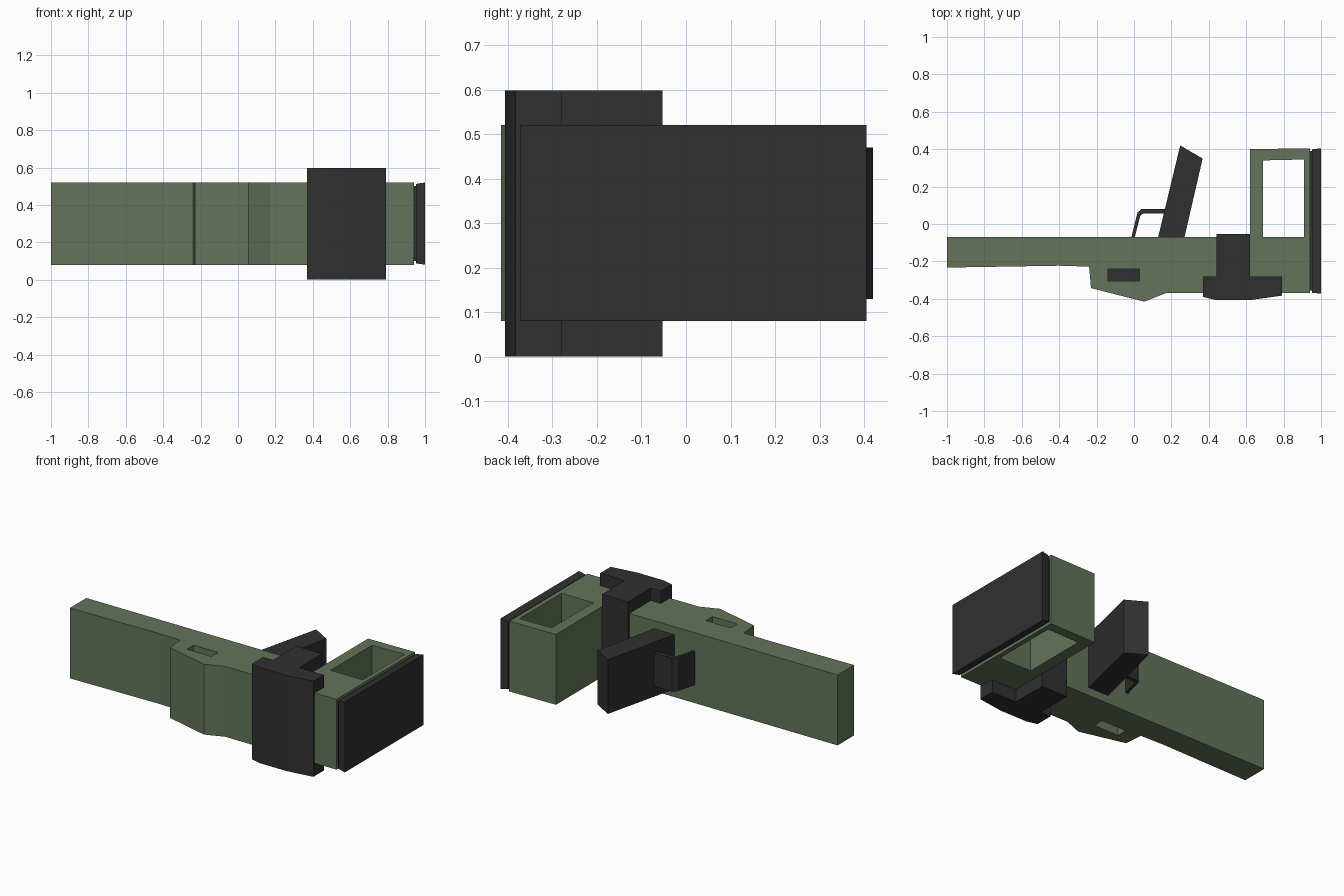
import bpy, bmesh
from mathutils import Vector

if "Cube" in bpy.data.objects:
    bpy.data.objects.remove(bpy.data.objects["Cube"])


def material(name, rgb):
    m = bpy.data.materials.new(name)
    m.diffuse_color = (*rgb, 1)
    m.use_nodes = True
    m.node_tree.nodes["Principled BSDF"].inputs["Base Color"].default_value = m.diffuse_color
    return m


GREEN = material("olive green", (0.130, 0.174, 0.102))
DARK = material("charcoal", (0.030, 0.030, 0.030))


def prism(name, profile, z0, z1, mat):
    """Extrude a top-view (x, y) outline from z0 to z1."""
    bm = bmesh.new()
    face = bm.faces.new([bm.verts.new((x, y, z0)) for x, y in profile])
    ext = bmesh.ops.extrude_face_region(bm, geom=[face])
    verts = [g for g in ext["geom"] if isinstance(g, bmesh.types.BMVert)]
    bmesh.ops.translate(bm, verts=verts, vec=Vector((0, 0, z1 - z0)))
    bmesh.ops.recalc_face_normals(bm, faces=bm.faces[:])
    me = bpy.data.meshes.new(name)
    bm.to_mesh(me)
    bm.free()
    me.materials.append(mat)
    ob = bpy.data.objects.new(name, me)
    bpy.context.collection.objects.link(ob)
    return ob


def cut(target, profile):
    """Cut an outline right through the target along z."""
    cutter = prism("cutter", profile, -0.5, 1.2, GREEN)
    cutter.hide_render = True
    mod = target.modifiers.new("cut", "BOOLEAN")
    mod.operation, mod.solver, mod.object = "DIFFERENCE", "EXACT", cutter
    bpy.context.view_layer.objects.active = target
    bpy.ops.object.modifier_apply(modifier=mod.name)
    bpy.data.objects.remove(cutter)


# Long body with forward bulge and skeleton stock
body = prism("body", [
    (-1, -0.07), (0.62, -0.07), (0.62, 0.40), (0.94, 0.405), (0.94, -0.37),
    (0.17, -0.37), (0.055, -0.415), (-0.23, -0.343), (-0.24, -0.228),
    (-0.4, -0.223), (-1, -0.233)], 0.08, 0.52, GREEN)
cut(body, [(0.69, -0.07), (0.91, -0.07), (0.91, 0.345), (0.69, 0.34)])
slot = [(-0.14, -0.305), (0.03, -0.305), (0.03, -0.24), (-0.14, -0.24)]
cut(body, slot)

# Dark floor inside the slot
prism("slot_floor", slot, 0.296, 0.304, DARK)

# Wide T-shaped block across the body
prism("cross_block", [
    (0.44, -0.053), (0.62, -0.053), (0.62, -0.28), (0.79, -0.28),
    (0.79, -0.383), (0.62, -0.407), (0.44, -0.407), (0.37, -0.39),
    (0.37, -0.28), (0.44, -0.28)], 0.0, 0.598, DARK)

# Slanted grip
prism("grip", [(0.122, -0.1), (0.263, -0.1), (0.367, 0.35), (0.247, 0.42)],
      0.13, 0.47, DARK)

# Thin bent guard ahead of the grip
prism("guard", [
    (-0.015, -0.075), (0.018, 0.06), (0.04, 0.08), (0.18, 0.08), (0.18, 0.055),
    (0.047, 0.055), (0.033, 0.042), (0.003, -0.075)], 0.195, 0.405, DARK)

# End pad: narrow spacer and a plate that flares outward
prism("pad_spacer", [(0.935, -0.355), (0.96, -0.355), (0.96, 0.39),
                     (0.935, 0.39)], 0.10, 0.50, DARK)
pad = prism("end_pad", [(0.952, -0.373), (1, -0.373), (1, 0.405),
                        (0.952, 0.405)], 0.08, 0.52, DARK)
for v in pad.data.vertices:
    if v.co.x < 0.97:
        v.co.y = 0.016 + (v.co.y - 0.016) * 0.985
        v.co.z = 0.3 + (v.co.z - 0.3) * 0.965
